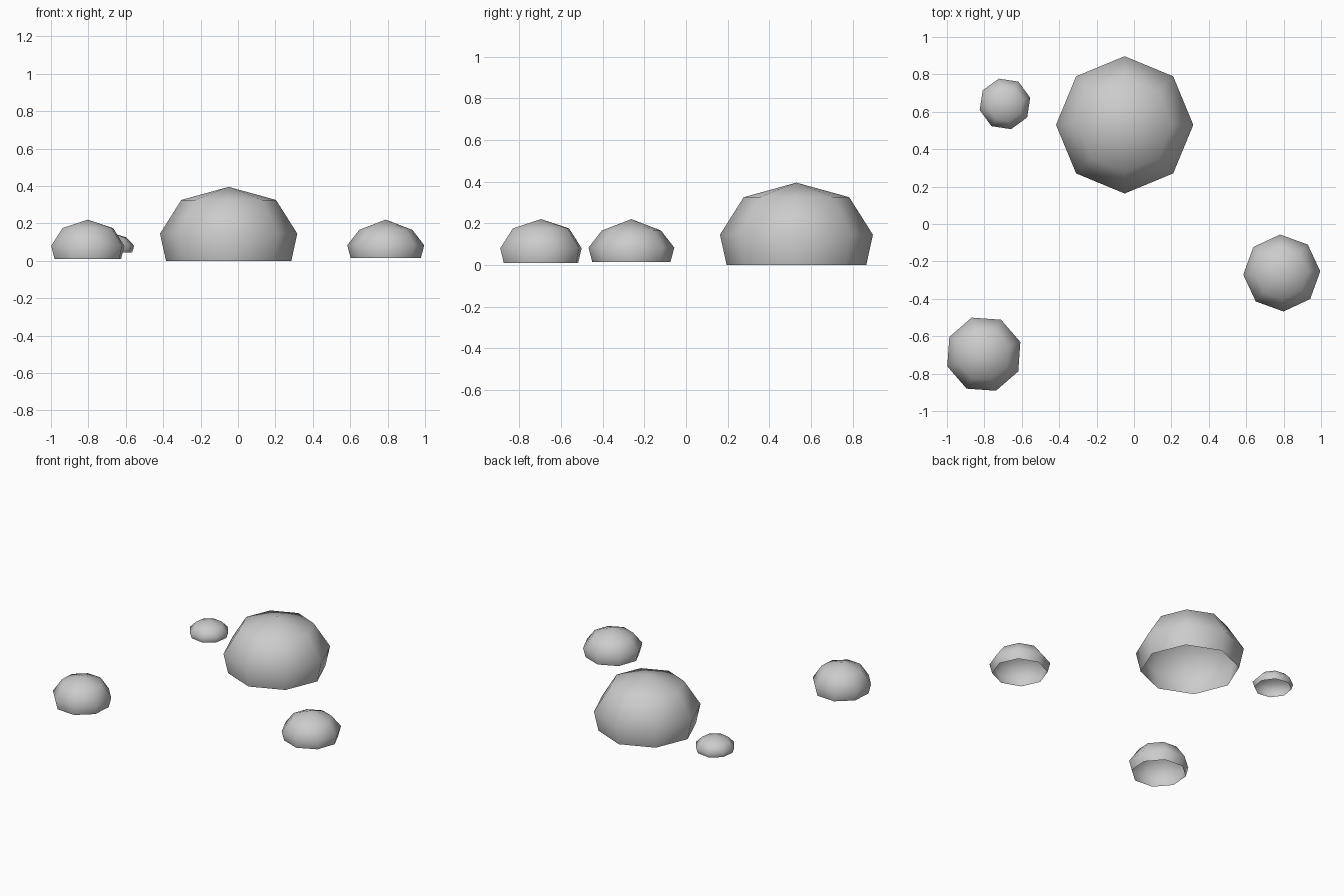
import bpy, bmesh, math

if "Cube" in bpy.data.objects:
    bpy.data.objects.remove(bpy.data.objects["Cube"])


def boulder(name, x, y, radius, turn, levels):
    """Open-bottomed eight-sided dome. levels: z of base, widest ring, shoulder, peak."""
    sides = 8
    base, wide, shoulder, peak = levels
    profile = [(0.913, base), (1.0, wide), (0.69, shoulder)]
    bm = bmesh.new()
    rings = []
    for scale, z in profile:
        ring = []
        for i in range(sides):
            a = math.radians(turn) + math.tau * i / sides
            ring.append(bm.verts.new((radius * scale * math.cos(a),
                                      radius * scale * math.sin(a), z)))
        rings.append(ring)
    top = bm.verts.new((0, 0, peak))
    for i in range(sides):
        j = (i + 1) % sides
        for low, high in zip(rings, rings[1:]):
            bm.faces.new((low[i], low[j], high[j], high[i]))
        bm.faces.new((rings[-1][i], rings[-1][j], top))
    for f in bm.faces:
        f.smooth = True
    mesh = bpy.data.meshes.new(name)
    bm.to_mesh(mesh)
    bm.free()
    ob = bpy.data.objects.new(name, mesh)
    ob.location = (x, y, 0)
    bpy.context.collection.objects.link(ob)
    return ob


# One large dome and three smaller ones scattered around it
boulder("large_dome", -0.05, 0.53, 0.367, 0, (0.0, 0.145, 0.325, 0.395))
boulder("front_left_dome", -0.803, -0.696, 0.206, 18.4, (0.01, 0.08, 0.175, 0.22))
boulder("right_dome", 0.79, -0.262, 0.206, 2.5, (0.015, 0.083, 0.165, 0.22))
boulder("back_left_dome", -0.69, 0.642, 0.139, 13.7, (0.043, 0.08, 0.125, 0.153))
